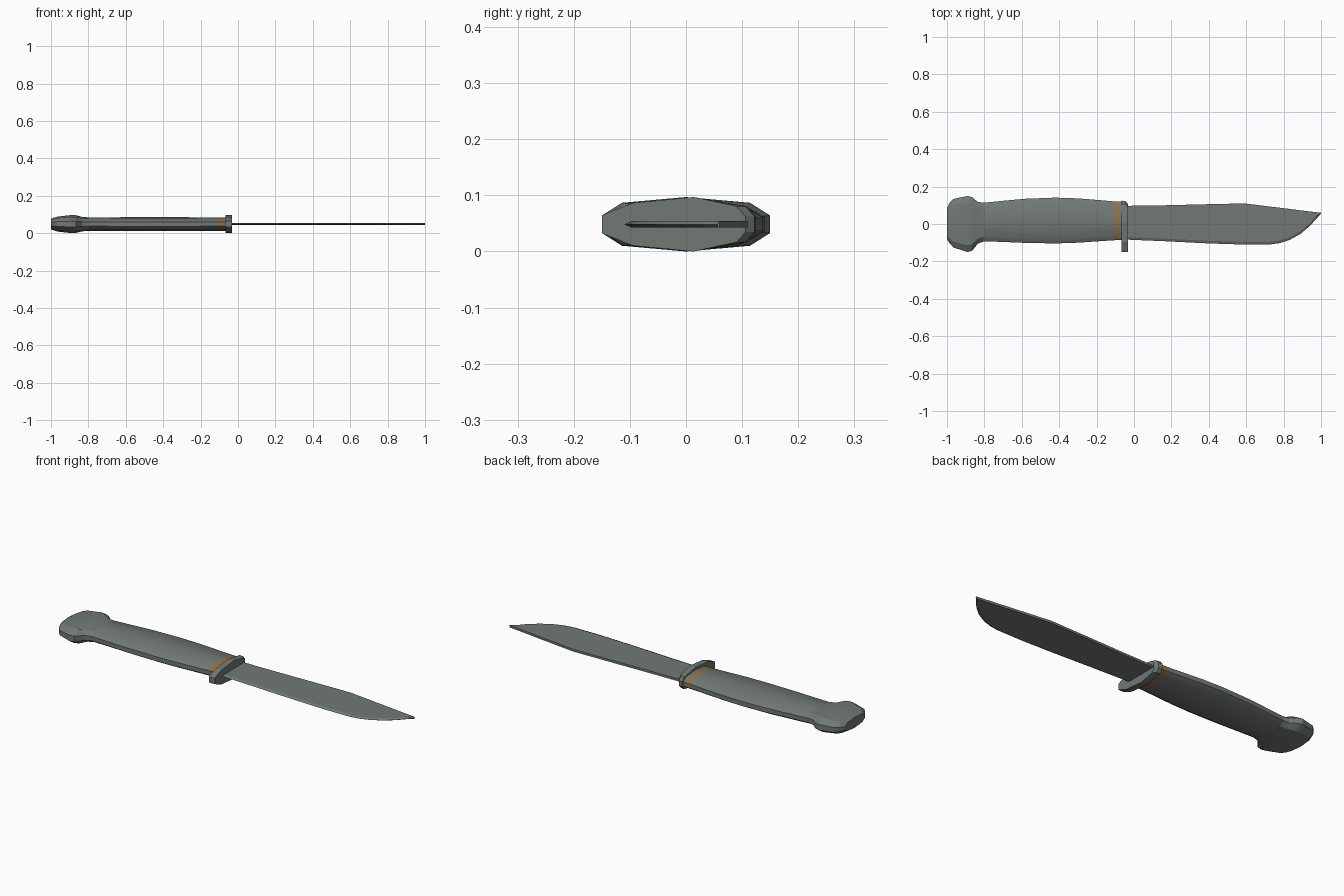
import bpy, bmesh, math

if "Cube" in bpy.data.objects:
    bpy.data.objects.remove(bpy.data.objects["Cube"])

MID = 0.0485  # height of the knife's centre plane


def material(name, rgb):
    m = bpy.data.materials.new(name)
    m.diffuse_color = (*rgb, 1)
    m.use_nodes = True
    m.node_tree.nodes["Principled BSDF"].inputs["Base Color"].default_value = m.diffuse_color
    return m


steel = material("grey_green", (0.165, 0.19, 0.175))
brass = material("amber_band", (0.30, 0.16, 0.055))


def loft(name, sections, smooth=None, band=None):
    """Skin a row of equal-length rings of 3D points and cap both ends."""
    bm = bmesh.new()
    rings = [[bm.verts.new(p) for p in s] for s in sections]
    n = len(rings[0])
    for a, b in zip(rings, rings[1:]):
        for i in range(n):
            j = (i + 1) % n
            bm.faces.new((a[i], a[j], b[j], b[i]))
    bm.faces.new(rings[0])
    bm.faces.new(rings[-1])
    bmesh.ops.recalc_face_normals(bm, faces=bm.faces)
    if band:
        for f in bm.faces:
            if band[0] < f.calc_center_median().x < band[1]:
                f.material_index = 1
    me = bpy.data.meshes.new(name)
    bm.to_mesh(me)
    bm.free()
    me.materials.append(steel)
    me.materials.append(brass)
    ob = bpy.data.objects.new(name, me)
    bpy.context.collection.objects.link(ob)
    if smooth:
        bpy.ops.object.select_all(action='DESELECT')
        ob.select_set(True)
        bpy.context.view_layer.objects.active = ob
        bpy.ops.object.shade_smooth_by_angle(angle=math.radians(smooth))
    return ob


# Ten-sided flattened oval shared by grip and pommel
OVAL = [(1, .32), (.76, .79), (0, 1), (-.76, .79), (-1, .32)]
OVAL += [(y, -z) for y, z in reversed(OVAL)]


def oval(x, top, bottom, half):
    c, h = (top + bottom) / 2, (top - bottom) / 2
    return [(x, c + h * y, MID + half * z) for y, z in OVAL]


# Pommel: x, upper y, lower y, half thickness
loft("pommel", [oval(*s) for s in [
    (-1.0, .085, -.08, .028), (-.985, .115, -.105, .034),
    (-.965, .134, -.126, .040), (-.89, .15, -.15, .0485),
    (-.865, .143, -.143, .047), (-.835, .118, -.105, .039),
    (-.80, .113, -.092, .036)]], smooth=25)

# Grip with amber band near the guard
loft("grip", [oval(*s) for s in [
    (-.81, .113, -.092, .036), (-.70, .124, -.096, .036),
    (-.58, .135, -.101, .037), (-.42, .141, -.104, .037),
    (-.30, .137, -.100, .037), (-.20, .129, -.093, .036),
    (-.108, .121, -.087, .036), (-.082, .120, -.086, .036),
    (-.06, .119, -.085, .036)]], smooth=35, band=(-.108, -.082))

# Guard: upper end leans back, lower end is longer
def guard(x, end):
    half = [(end, .014), (end - .016, .032), (.013, .0485), (-.095, .038), (-.15, .016)]
    return [(x, y, MID + z) for y, z in half] + [(x, y, MID - z) for y, z in reversed(half)]


loft("guard", [guard(-.066, .125), guard(-.045, .122), guard(-.032, .106)])

# Blade: x, spine y, cutting edge y; ground bevel only along the cutting edge
T = .006


def blade(x, spine, edge):
    bevel = edge + min(.014, (spine - edge) * .4)
    return [(x, spine, MID + T), (x, bevel, MID + T), (x, edge, MID),
            (x, bevel, MID - T), (x, spine, MID - T)]


loft("blade", [blade(*s) for s in [
    (-.05, .097, -.083), (.16, .100, -.092), (.40, .106, -.104),
    (.59, .110, -.110), (.73, .093, -.109), (.78, .087, -.102),
    (.83, .081, -.086), (.89, .073, -.053), (.94, .067, -.011),
    (.975, .063, .028), (1.0, .060, .056)]])
